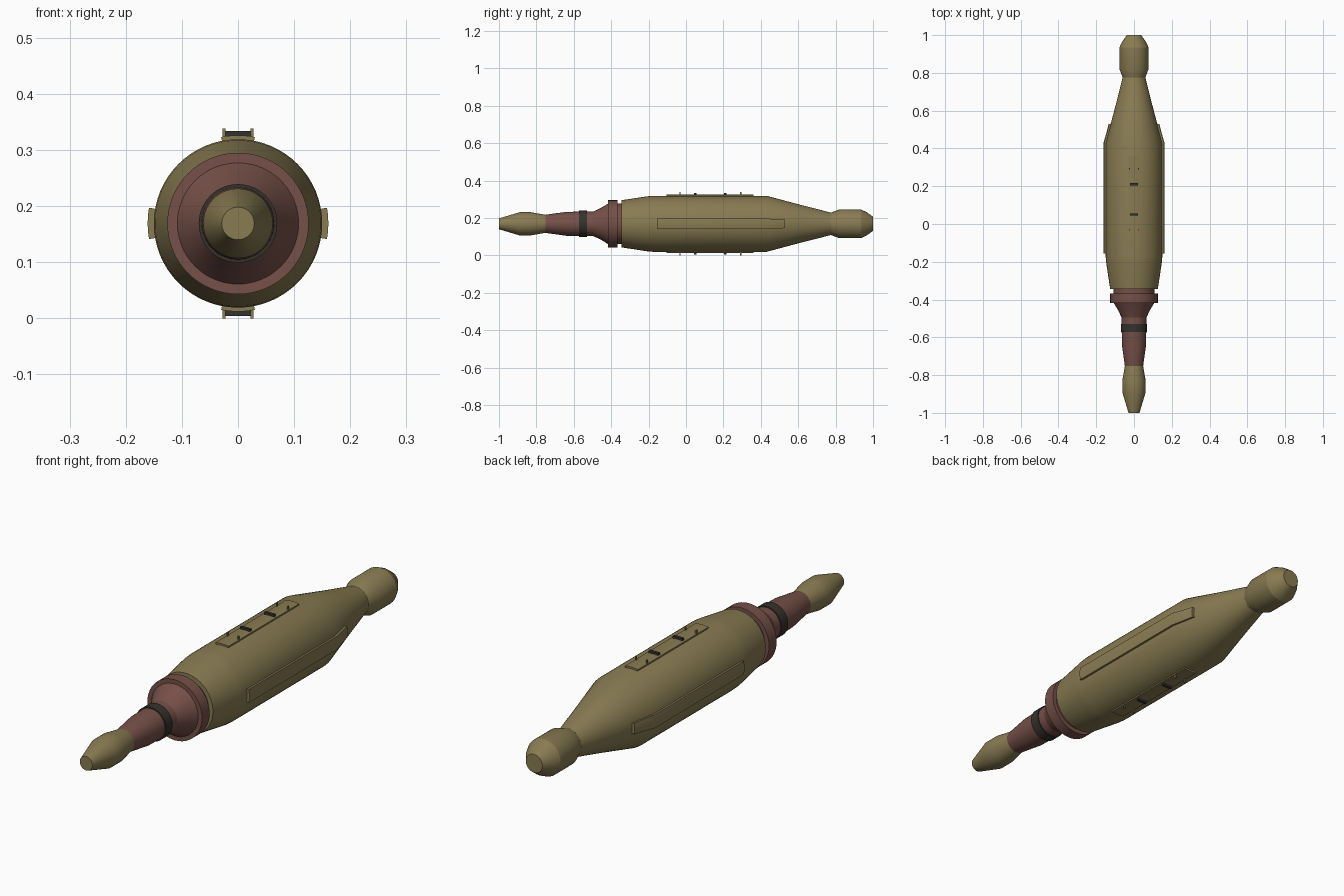
import bpy
import bmesh
import math

AXIS_Z = 0.169

if "Cube" in bpy.data.objects:
    bpy.data.objects.remove(bpy.data.objects["Cube"], do_unlink=True)


def make_material(name, rgb):
    mat = bpy.data.materials.new(name)
    mat.use_nodes = True
    mat.diffuse_color = (*rgb, 1)
    mat.node_tree.nodes["Principled BSDF"].inputs["Base Color"].default_value = (*rgb, 1)
    return mat


olive = make_material("olive", (0.25, 0.20, 0.085))
red_brown = make_material("red brown", (0.18, 0.08, 0.065))
charcoal = make_material("charcoal", (0.035, 0.032, 0.026))


def finish(bm, name, mat, smooth=True):
    bmesh.ops.recalc_face_normals(bm, faces=bm.faces)
    mesh = bpy.data.meshes.new(name)
    bm.to_mesh(mesh)
    bm.free()
    mesh.materials.append(mat)
    obj = bpy.data.objects.new(name, mesh)
    obj.location.z = AXIS_Z
    bpy.context.collection.objects.link(obj)
    if smooth:
        bpy.ops.object.select_all(action="DESELECT")
        obj.select_set(True)
        bpy.context.view_layer.objects.active = obj
        bpy.ops.object.shade_smooth_by_angle(angle=math.radians(24))
    return obj


def bridge(bm, a, b):
    for i in range(len(a)):
        j = (i + 1) % len(a)
        bm.faces.new((a[i], a[j], b[j], b[i]))


def skin(bm, rings):
    """Join matching loops of vertices and cap both ends."""
    for a, b in zip(rings, rings[1:]):
        bridge(bm, a, b)
    bm.faces.new(rings[0])
    bm.faces.new(rings[-1])


def polar(bm, radius, angle, y):
    return bm.verts.new((radius * math.cos(angle), y, radius * math.sin(angle)))


def lathe(name, profile, mat, segments=64):
    """Turn (y, radius) points around the long axis."""
    bm = bmesh.new()
    skin(bm, [[polar(bm, r, math.tau * i / segments, y) for i in range(segments)]
              for y, r in profile])
    return finish(bm, name, mat)


def curved_plate(name, profile, direction, half_angle, inner, mat, steps=6):
    """Raised plate that follows the curve of the body."""
    bm = bmesh.new()
    mid, half = math.radians(direction), math.radians(half_angle)
    angles = [mid - half + 2 * half * i / steps for i in range(steps + 1)]
    skin(bm, [[polar(bm, r, a, y) for a in angles] +
              [polar(bm, inner, a, y) for a in reversed(angles)]
              for y, r in profile])
    return finish(bm, name, mat)


def box(name, center, size, mat):
    bm = bmesh.new()
    bmesh.ops.create_cube(bm, size=1)
    for v in bm.verts:
        v.co = [c + k * s for c, k, s in zip(center, v.co, size)]
    return finish(bm, name, mat, smooth=False)


# Turned sections, front to back
lathe("nose_tip", [(-1, 0.029), (-0.89, 0.062), (-0.83, 0.062), (-0.75, 0.048)], olive)
lathe("nose_neck", [(-0.755, 0.048), (-0.64, 0.064), (-0.495, 0.066), (-0.455, 0.085),
                    (-0.417, 0.108), (-0.34, 0.108)], red_brown)
lathe("neck_band", [(-0.573, 0.07), (-0.53, 0.07)], charcoal)
lathe("collar_ring", [(-0.417, 0.126), (-0.367, 0.126)], red_brown)
lathe("main_body", [(-0.345, 0.126), (-0.2, 0.148), (-0.17, 0.15), (0.43, 0.15),
                    (0.61, 0.102), (0.775, 0.06), (0.82, 0.077), (0.935, 0.077),
                    (0.965, 0.063), (1, 0.038)], olive)

# Side strakes
for side, direction in (("left", 0), ("right", 180)):
    curved_plate(side + "_strake", [(-0.155, 0.161), (0.43, 0.161), (0.49, 0.144),
                                    (0.53, 0.134)], direction, 10, 0.11, olive)

# Mounting plates with lugs and pegs, above and below
for side, sign in (("top", 1), ("bottom", -1)):
    curved_plate(side + "_mount_plate", [(-0.105, 0.157), (0.36, 0.157)],
                 90 * sign, 11, 0.13, olive)
    for y in (0.05, 0.21):
        box(side + "_lug", (0, y, sign * 0.157), (0.044, 0.012, 0.016), charcoal)
    for y in (-0.032, 0.293):
        for x in (-0.025, 0.025):
            box(side + "_peg", (x, y, sign * 0.16), (0.005, 0.007, 0.018), olive)
